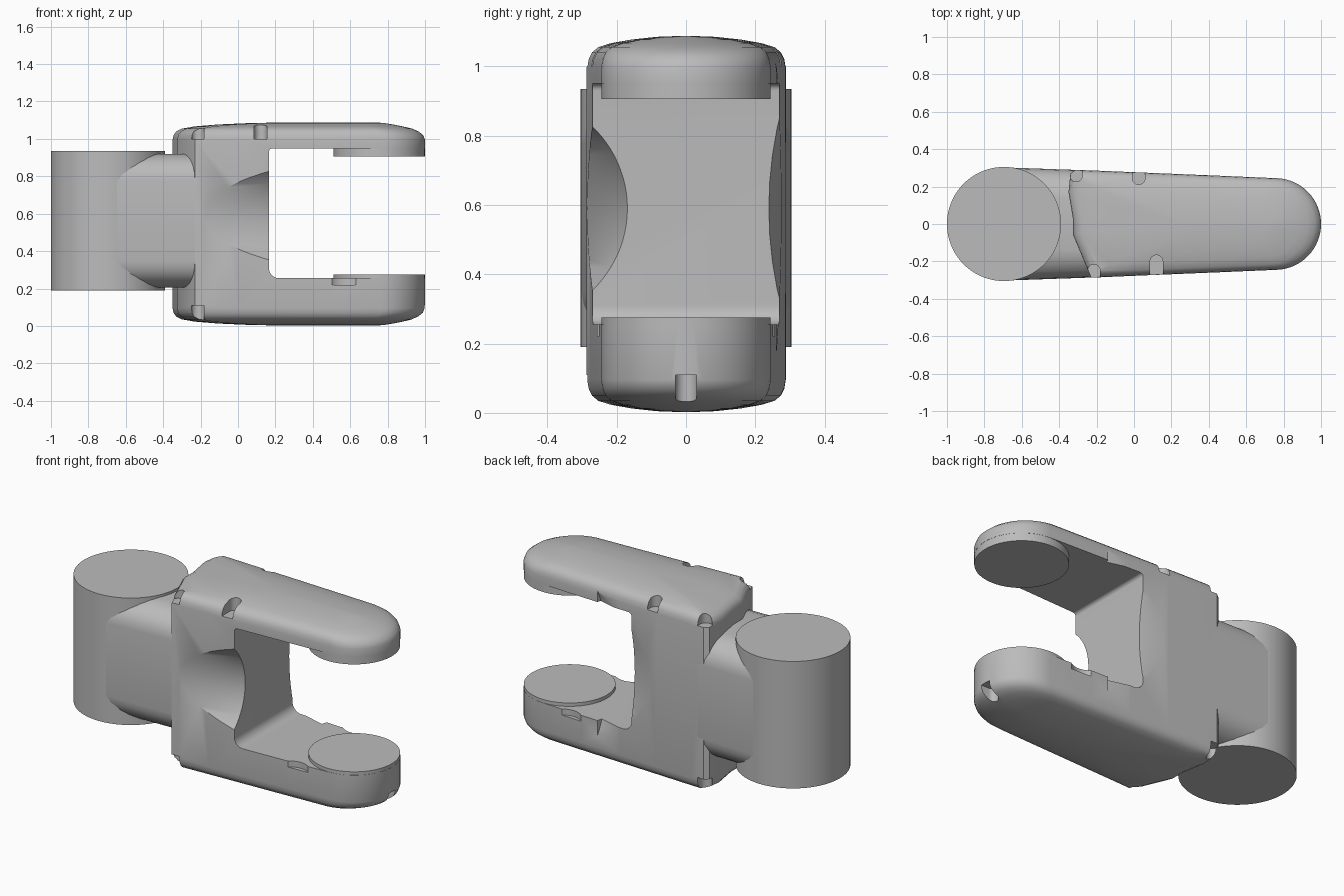
import bpy, bmesh, math
from mathutils import Matrix, Vector

if "Cube" in bpy.data.objects:
    bpy.data.objects.remove(bpy.data.objects["Cube"])

grey = bpy.data.materials.new("plain grey")
grey.use_nodes = True
GREY = (0.5, 0.5, 0.5, 1)
grey.diffuse_color = GREY
grey.node_tree.nodes["Principled BSDF"].inputs["Base Color"].default_value = GREY


def finish(name, bm):
    bmesh.ops.recalc_face_normals(bm, faces=bm.faces)
    mesh = bpy.data.meshes.new(name)
    bm.to_mesh(mesh)
    bm.free()
    mesh.materials.append(grey)
    ob = bpy.data.objects.new(name, mesh)
    bpy.context.collection.objects.link(ob)
    return ob


def loft(name, rings):
    bm = bmesh.new()
    loops = [[bm.verts.new(p) for p in ring] for ring in rings]
    for a, b in zip(loops, loops[1:]):
        for i in range(len(a)):
            j = (i + 1) % len(a)
            bm.faces.new((a[i], a[j], b[j], b[i]))
    bm.faces.new(loops[0])
    bm.faces.new(loops[-1])
    return finish(name, bm)


def cylinder(name, x, y, z0, z1, r, sides=64):
    circle = [(x + r * math.cos(2 * math.pi * i / sides),
               y + r * math.sin(2 * math.pi * i / sides)) for i in range(sides)]
    return loft(name, [[(*p, z) for p in circle] for z in (z0, z1)])


def cut(target, cutter):
    cutter.hide_render = True
    mod = target.modifiers.new("cut", "BOOLEAN")
    mod.operation, mod.solver, mod.object = "DIFFERENCE", "EXACT", cutter
    bpy.context.view_layer.objects.active = target
    bpy.ops.object.modifier_apply(modifier=mod.name)
    bpy.data.objects.remove(cutter)


def smooth(ob):
    bpy.ops.object.select_all(action="DESELECT")
    ob.select_set(True)
    bpy.context.view_layer.objects.active = ob
    bpy.ops.object.shade_smooth_by_angle(angle=math.radians(32))


# Fork body: plan outline, tapering to a round tip, stacked into a crowned block
BACK, TIP, MID = -0.35, 1.0, 0.545
outline = [(-0.23, -0.287)]
outline += [(x, -0.277 + 0.0415 * x) for x in (0.0, 0.25, 0.5)]
for i in range(33):
    a = math.radians(-87 + 174 * i / 32)
    outline.append((0.755 + 0.245 * math.cos(a), 0.245 * math.sin(a)))
outline += [(x, 0.277 - 0.0415 * x) for x in (0.5, 0.25, 0.0, -0.23)]
outline += [(-0.315, 0.289), (-0.34, 0.27), (-0.35, 0.17), (-0.325, 0.02), (-0.325, -0.06)]

# height above middle, width scale, tip inset, back inset
crown = [(0.45, 1, 0, 0), (0.475, 0.985, 0.01, 0.005), (0.495, 0.95, 0.035, 0.02),
         (0.51, 0.885, 0.07, 0.05), (0.522, 0.75, 0.12, 0.12),
         (0.532, 0.55, 0.17, 0.24), (0.54, 0.3, 0.22, 0.42), (0.543, 0.02, 0.26, 0.6)]


def fork_ring(sign, h, wide, tip, back):
    k = (TIP - tip - BACK - back) / (TIP - BACK)
    return [(BACK + back + (x - BACK) * k, y * wide, MID + sign * h) for x, y in outline]


rings = [fork_ring(-1, *c) for c in reversed(crown)] + [fork_ring(1, *c) for c in crown]
fork = loft("fork_body", rings)

# Opening between the arms, with filleted inner corners
slot = [(1.2, 0.255), (1.2, 0.95)]
for cx, cz, r, start in ((0.185, 0.93, 0.02, 90), (0.22, 0.31, 0.055, 180)):
    for i in range(9):
        a = math.radians(start + 90 * i / 8)
        slot.append((cx + r * math.cos(a), cz + r * math.sin(a)))
cut(fork, loft("slot_cutter", [[(x, y, z) for x, z in slot] for y in (-0.5, 0.5)]))


# Hollowed flanks of the web, deep at the front and shallow at the back
def flank_scoop(side, radius, start, depth):
    d = Vector((0.165 - start, -side * depth, 0)).normalized()
    out = Vector((d.y * side, -d.x * side, 0)) * -1
    if out.y * side < 0:
        out.negate()
    out.x = abs(out.x)
    centre = Vector((start, side * 0.284, 0.59)) + out * radius
    up = Vector((0, 0, 1))
    loop = []
    for i in range(96):
        a = 2 * math.pi * i / 96
        loop.append(centre + radius * (out * math.cos(a) + up * math.sin(a)))
    cut(fork, loft("scoop_cutter", [[p + d * t for p in loop] for t in (-0.3, 0.385)]))


flank_scoop(-1, 0.34, -0.18, 0.115)
flank_scoop(1, 1.18, 0.0, 0.045)


# Small U-shaped fastener pockets along the rims
def pocket(x, y, direction, z0, z1, r=0.034):
    a0 = math.atan2(*reversed(direction))
    pts = [(0.2, r)]
    for i in range(13):
        a = math.radians(90 + 180 * i / 12)
        pts.append((r * math.cos(a), r * math.sin(a)))
    pts.append((0.2, -r))
    rot = Matrix.Rotation(a0, 2)
    flat = [rot @ Vector(p) for p in pts]
    cut(fork, loft("pocket_cutter", [[(x + p.x, y + p.y, z) for p in flat] for z in (z0, z1)]))


for x, y in ((-0.215, -0.25), (0.12, -0.2), (-0.31, 0.26), (0.025, 0.245)):
    pocket(x, y, (0, math.copysign(1, y)), 1.0, 1.2)
for x, y in ((-0.215, -0.25), (-0.31, 0.26)):
    pocket(x, y, (0, math.copysign(1, y)), -0.1, 0.11)
pocket(0.95, 0, (1, 0), -0.1, 0.11, 0.031)

# Crescent nicks beside the lower pad
for side in (-1, 1):
    cut(fork, cylinder("nick_cutter", 0.57, side * 0.33, 0.22, 0.3, 0.1))

# Round pads facing each other at the arm tips
lower_pad = cylinder("lower_pad", 0.755, 0, 0.25, 0.275, 0.244)
upper_pad = cylinder("upper_pad", 0.755, 0, 0.905, 0.955, 0.244)

# Upright hinge barrel
barrel = cylinder("hinge_barrel", -0.695, 0, 0.19, 0.935, 0.305, 96)

# Neck with rounded shoulders joining barrel and fork
quarter = [(0.298, 0.215), (0.293, 0.25), (0.278, 0.285), (0.255, 0.312),
           (0.22, 0.337), (0.18, 0.352), (0.14, 0.358)]
section = quarter + [(-y, z) for y, z in reversed(quarter)]
section += [(-y, -z) for y, z in quarter] + [(y, -z) for y, z in reversed(quarter)]
neck = loft("neck", [[(x, y * s, 0.5625 + z) for y, z in section]
                     for x, s in ((-0.69, 1.015), (-0.2, 0.957))])

for part in (fork, lower_pad, upper_pad, barrel, neck):
    smooth(part)
